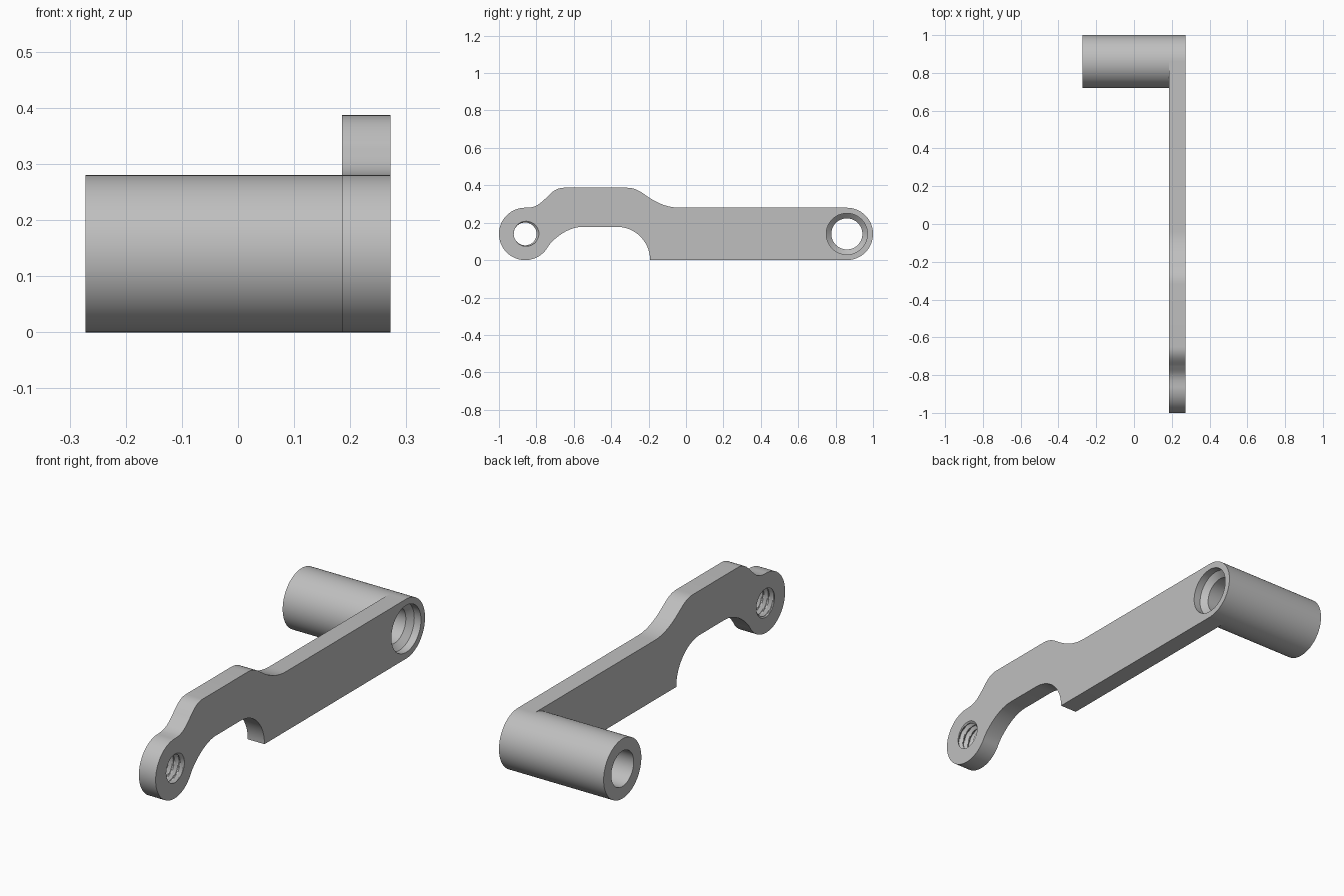
import bpy, bmesh, math
from mathutils import Vector, geometry

cube = bpy.data.objects.get("Cube")
if cube:
    bpy.data.objects.remove(cube, do_unlink=True)

metal = bpy.data.materials.new("plain grey metal")
metal.use_nodes = True
GREY = (0.52, 0.52, 0.52, 1)
metal.diffuse_color = GREY
metal.node_tree.nodes["Principled BSDF"].inputs["Base Color"].default_value = GREY

# Main dimensions
X_END, X_IN, X_OUT = -0.272, 0.185, 0.272
R, R_BORE, R_SEAT, R_THREAD = 0.14, 0.083, 0.11, 0.061
PIVOT, EYE = (0.86, 0.14), (-0.86, 0.14)
SEG = 96


def make_object(name, bm):
    bmesh.ops.recalc_face_normals(bm, faces=bm.faces)
    mesh = bpy.data.meshes.new(name)
    bm.to_mesh(mesh)
    bm.free()
    obj = bpy.data.objects.new(name, mesh)
    bpy.context.collection.objects.link(obj)
    mesh.materials.append(metal)
    return obj


def lathe(name, centre, xs, radius, closed=False):
    """Rings along x around a centre; radius(i, angle) gives each ring's size."""
    bm = bmesh.new()
    rings = []
    for i, x in enumerate(xs):
        ring = []
        for k in range(SEG):
            a = math.tau * k / SEG
            r = radius(i, a)
            ring.append(bm.verts.new((x, centre[0] + r * math.cos(a), centre[1] + r * math.sin(a))))
        rings.append(ring)
    pairs = list(zip(rings, rings[1:]))
    if closed:
        pairs.append((rings[-1], rings[0]))
    for p, q in pairs:
        for k in range(SEG):
            n = (k + 1) % SEG
            bm.faces.new((p[k], p[n], q[n], q[k]))
    if not closed:
        bm.faces.new(rings[0])
        bm.faces.new(rings[-1])
    return make_object(name, bm)


def arc(c, r, start, end, n):
    angles = [math.radians(start + (end - start) * i / n) for i in range(n + 1)]
    return [(c[0] + r * math.cos(a), c[1] + r * math.sin(a)) for a in angles]


def bend(a, b, c, d, n=14):
    pts = geometry.interpolate_bezier(*[Vector(p) for p in (a, b, c, d)], n)
    return [(p.x, p.y) for p in pts]


# Lever side outline, clockwise from the eye's underside
outline = arc(EYE, R, -30, -272, 60)
outline += bend((-0.83, 0.282), (-0.79, 0.289), (-0.775, 0.309), (-0.75, 0.33))
outline += bend((-0.75, 0.33), (-0.725, 0.355), (-0.70, 0.387), (-0.65, 0.387))
outline += bend((-0.32, 0.387), (-0.27, 0.387), (-0.245, 0.367), (-0.21, 0.343))
outline += bend((-0.21, 0.343), (-0.155, 0.305), (-0.10, 0.28), (-0.03, 0.28))
outline += arc(PIVOT, R, 90, -90, 48)
outline += arc((-0.37, 0.0), 0.178, 0, 90, 24)
outline += bend((-0.553, 0.178), (-0.63, 0.178), (-0.71, 0.115), (-0.739, 0.07))[:-1]

bm = bmesh.new()
clean = []
for p in outline:
    if not clean or math.dist(p, clean[-1]) > 0.001:
        clean.append(p)
face = bm.faces.new([bm.verts.new((X_IN, y, z)) for y, z in clean])
grown = bmesh.ops.extrude_face_region(bm, geom=[face])
moved = [v for v in grown["geom"] if isinstance(v, bmesh.types.BMVert)]
bmesh.ops.translate(bm, verts=moved, vec=(X_OUT - X_IN, 0, 0))
lever = make_object("lever_arm", bm)

# Stepped bore with a tapered seat
seat = [(X_IN - 0.05, R_BORE), (X_OUT - 0.06, R_BORE), (X_OUT - 0.035, R_SEAT), (X_OUT + 0.05, R_SEAT)]
bore_cutter = lathe("bore_cutter", PIVOT, [x for x, r in seat], lambda i, a: seat[i][1])

# Helical thread in the eye
PITCH, STEPS = 0.029, 10
thread_xs = [X_IN - 0.0153 + i * PITCH / STEPS for i in range(42)]


def thread_radius(i, a):
    phase = (i / STEPS - a / math.tau) % 1
    return R_THREAD + 0.014 * max(0, 1 - abs(phase - 0.5) / 0.42)


thread_cutter = lathe("thread_cutter", EYE, thread_xs, thread_radius)

for cutter in (bore_cutter, thread_cutter):
    cutter.hide_render = True
    mod = lever.modifiers.new(cutter.name, 'BOOLEAN')
    mod.operation, mod.solver, mod.object = 'DIFFERENCE', 'EXACT', cutter
bpy.context.view_layer.update()
cut = bpy.data.meshes.new_from_object(lever.evaluated_get(bpy.context.evaluated_depsgraph_get()))
lever.modifiers.clear()
lever.data = cut
for cutter in (bore_cutter, thread_cutter):
    bpy.data.objects.remove(cutter, do_unlink=True)

# Hollow handle tube
tube = [(X_END, R), (X_IN, R), (X_IN, R_BORE), (X_END, R_BORE)]
handle = lathe("handle_tube", PIVOT, [x for x, r in tube], lambda i, a: tube[i][1], closed=True)

bpy.ops.object.select_all(action='DESELECT')
for obj in (lever, handle):
    obj.select_set(True)
bpy.context.view_layer.objects.active = lever
bpy.ops.object.shade_smooth_by_angle(angle=math.radians(30))
